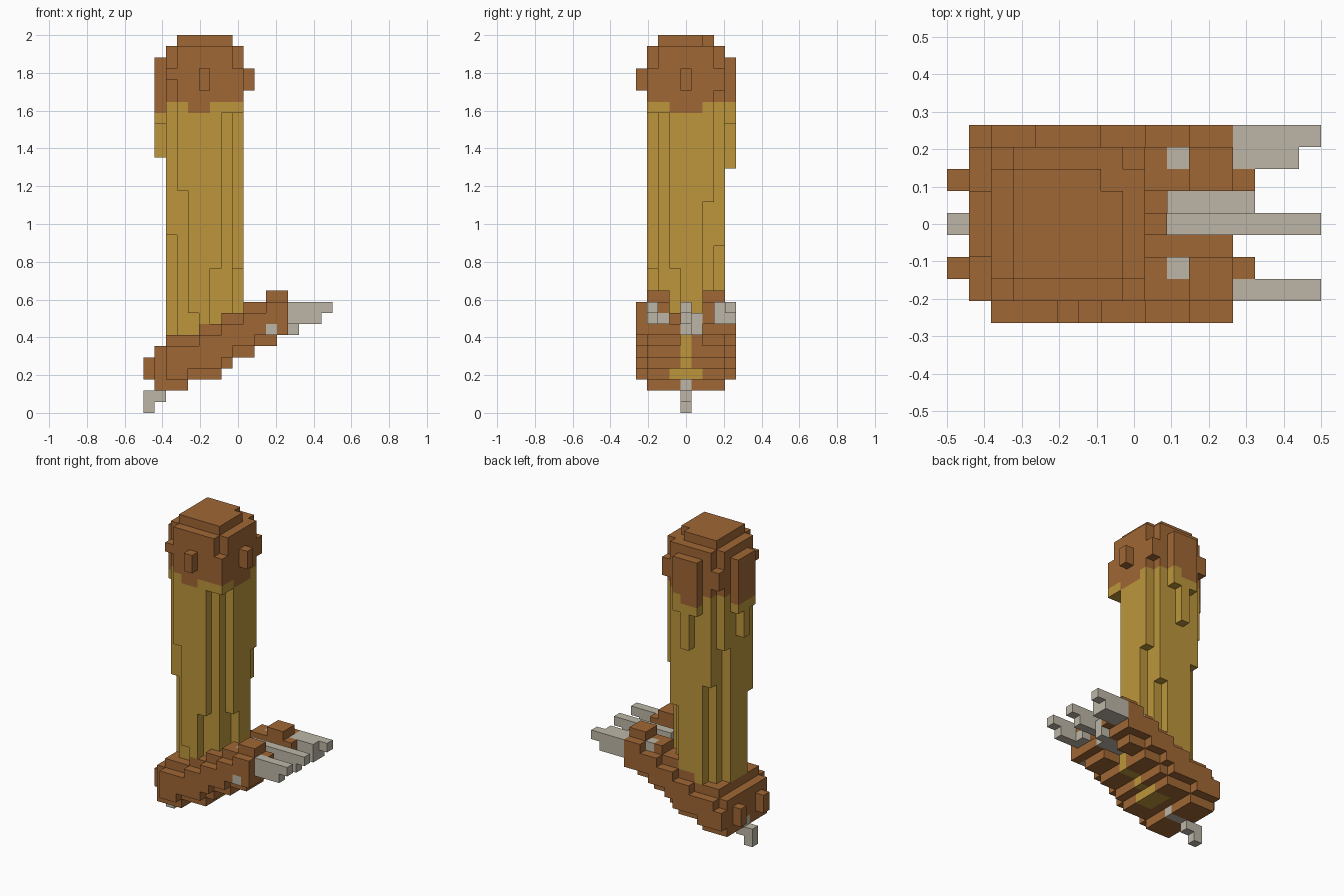
import bpy, bmesh
from mathutils import Vector

cube = bpy.data.objects.get("Cube")
if cube:
    bpy.data.objects.remove(cube, do_unlink=True)

UNIT = 2 / 34
ORIGIN = Vector((-8.5, -4.5, 0))
cells = {}


def fill(part, xs, ys, zs):
    """Fill a block of cells; each range is (start, end)."""
    for x in range(*xs):
        for y in range(*ys):
            for z in range(*zs):
                cells[x, y, z] = part


def material(name, color):
    m = bpy.data.materials.new(name)
    m.use_nodes = True
    m.diffuse_color = color
    m.node_tree.nodes["Principled BSDF"].inputs["Base Color"].default_value = color
    return m


# Shaft: a square column whose corner strips stop at different heights
strip_bottom = {(2, 1): 30, (3, 1): 20, (2, 2): 16, (4, 1): 9,
                (8, 1): 27, (7, 1): 27, (8, 2): 27, (6, 1): 13, (8, 3): 13,
                (8, 7): 29, (7, 7): 15, (8, 6): 19,
                (2, 7): 29, (3, 7): 18, (2, 6): 22}
for x in range(2, 9):
    for y in range(1, 8):
        fill("shaft", (x, x + 1), (y, y + 1), (strip_bottom.get((x, y), 5), 32))

# Ridges on the back and the heel side
fill("shaft", (4, 7), (8, 9), (26, 32))
fill("shaft", (5, 6), (8, 9), (22, 32))
fill("shaft", (1, 2), (3, 6), (26, 32))
fill("shaft", (1, 2), (4, 5), (23, 32))

# Knob: rounded cap, side pegs, and a colour band with a dip on each side
for corner in ((2, 1), (2, 7), (8, 1), (8, 7)):
    cells.pop((*corner, 31), None)
fill("shaft", (3, 8), (1, 8), (32, 33))
fill("shaft", (2, 9), (2, 7), (32, 33))
fill("shaft", (3, 8), (2, 7), (33, 34))
cells.pop((7, 6, 33))
fill("shaft", (5, 6), (0, 1), (29, 31))
fill("shaft", (9, 10), (4, 5), (29, 31))
for (x, y, z) in cells:
    if z >= 28 or (z == 27 and (x in (4, 5) or y in (3, 4, 5))):
        cells[x, y, z] = "knob"


# Foot: stepped slab rising towards the toes
def sole(x):
    return 2 if x < 4 else 3 if x < 7 else 4 if x < 8 else 5 + (x - 8) // 2


def instep(x):
    return 6 if x < 2 else 7 if x < 5 else 8 + (x - 5) // 2


for x in range(1, 13):
    low, high = sole(x), instep(x)
    for y in range(9):
        if y == 0 and x < 2:
            continue
        if y in (4, 5) and x > 9:
            continue
        a, b = low, high
        if y in (0, 8):
            a, b = low + 1, high - 1
        elif y in (3, 4, 5) and x > 8:
            b = min(high, 8)
        fill("foot", (x, x + 1), (y, y + 1), (a, b))
fill("foot", (12, 13), (0, 1), (7, 10))
fill("foot", (12, 13), (8, 9), (7, 10))

# Shaft core showing through the sole
fill("shaft", (5, 7), (3, 6), (3, 6))
fill("shaft", (7, 8), (4, 5), (4, 8))
fill("shaft", (8, 10), (4, 5), (5, 7))

# Knuckles at toe tips and heel
fill("foot", (13, 14), (2, 3), (9, 10))
fill("foot", (13, 14), (6, 7), (8, 10))
for y in (2, 6):
    fill("foot", (0, 1), (y, y + 1), (3, 5))

# Claws: stepped front claws, nail roots and the heel spur
for y, root, tip in ((1, 13, 17), (4, 10, 17), (7, 13, 16), (8, 13, 17)):
    fill("claws", (root, min(tip, 16)), (y, y + 1), (8, 10))
    fill("claws", (root, tip), (y, y + 1), (9, 10))
fill("claws", (13, 14), (2, 3), (8, 9))
fill("claws", (10, 13), (4, 5), (7, 8))
fill("claws", (10, 14), (5, 6), (7, 9))
for y in (2, 7):
    fill("claws", (10, 11), (y, y + 1), (9, 10))
fill("claws", (11, 12), (0, 2), (7, 8))
fill("claws", (0, 1), (4, 5), (0, 2))
fill("claws", (1, 2), (4, 5), (1, 3))
fill("claws", (2, 4), (4, 5), (2, 3))

# Skin each part with outward faces only
brown = material("brown", (0.35, 0.135, 0.035, 1))
gold = material("gold", (0.51, 0.305, 0.045, 1))
bone = material("bone grey", (0.51, 0.47, 0.39, 1))
AXES = [Vector(v) for v in ((1, 0, 0), (0, 1, 0), (0, 0, 1))]

for part, mat in (("shaft", gold), ("knob", brown), ("foot", brown), ("claws", bone)):
    bm = bmesh.new()
    for cell in [c for c, p in cells.items() if p == part]:
        center = Vector(cell) + Vector((0.5, 0.5, 0.5))
        for i in range(3):
            u, v = AXES[(i + 1) % 3] / 2, AXES[(i + 2) % 3] / 2
            for side in (1, -1):
                n = AXES[i] * side
                if tuple(int(a + b) for a, b in zip(cell, n)) in cells:
                    continue
                mid = center + n / 2
                ring = [mid - u - v, mid + u - v, mid + u + v, mid - u + v]
                bm.faces.new([bm.verts.new((p + ORIGIN) * UNIT) for p in ring[::side]])
    bmesh.ops.remove_doubles(bm, verts=bm.verts[:], dist=UNIT / 100)
    mesh = bpy.data.meshes.new(part)
    bm.to_mesh(mesh)
    bm.free()
    mesh.materials.append(mat)
    bpy.context.collection.objects.link(bpy.data.objects.new(part, mesh))
